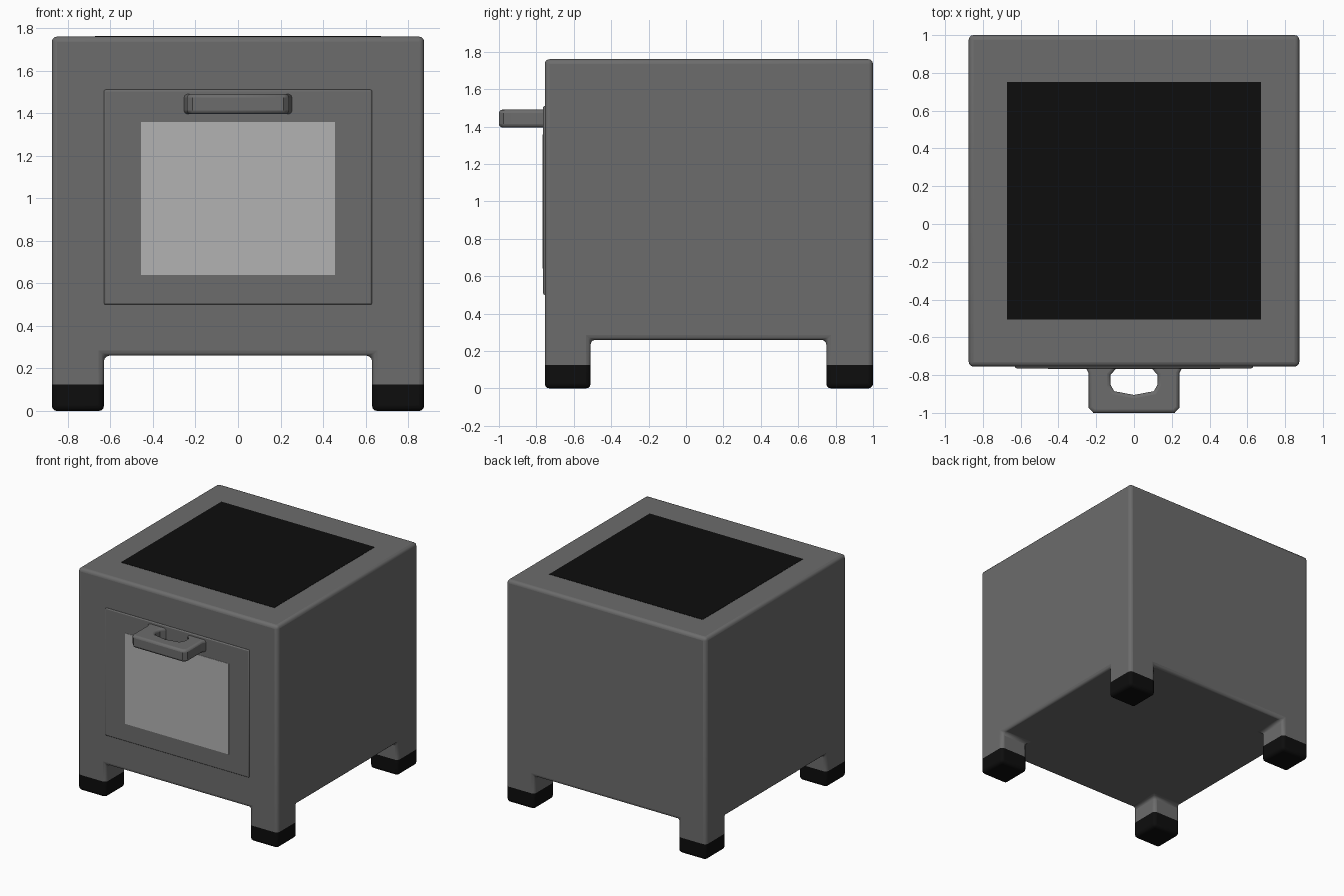
import bpy, bmesh

if "Cube" in bpy.data.objects:
    bpy.data.objects.remove(bpy.data.objects["Cube"])

def material(name, v):
    m = bpy.data.materials.new(name)
    m.diffuse_color = (v, v, v, 1)
    m.use_nodes = True
    m.node_tree.nodes["Principled BSDF"].inputs["Base Color"].default_value = m.diffuse_color
    return m

GREY = material("grey_enamel", 0.15)
BLACK = material("black", 0.004)
GLASS = material("glass", 0.45)

def make(name, bm, *mats):
    bmesh.ops.recalc_face_normals(bm, faces=bm.faces)
    me = bpy.data.meshes.new(name)
    bm.to_mesh(me)
    bm.free()
    ob = bpy.data.objects.new(name, me)
    bpy.context.collection.objects.link(ob)
    for m in mats:
        me.materials.append(m)
    return ob

def extrude(bm, faces, dz):
    r = bmesh.ops.extrude_face_region(bm, geom=faces)["geom"]
    bmesh.ops.translate(bm, vec=(0, 0, dz), verts=[g for g in r if isinstance(g, bmesh.types.BMVert)])
    bmesh.ops.delete(bm, geom=[f for f in faces if f.is_valid], context='FACES_ONLY')
    return [g for g in r if isinstance(g, bmesh.types.BMFace)]

def soften(ob, width, segments=3):
    b = ob.modifiers.new("bevel", 'BEVEL')
    b.width, b.segments = width, segments
    b.limit_method, b.angle_limit = 'ANGLE', 0.9
    bpy.ops.object.select_all(action='DESELECT')
    ob.select_set(True)
    bpy.context.view_layer.objects.active = ob
    bpy.ops.object.shade_smooth_by_angle(angle=0.7)

# Body: 3x3 floor grid, corners extruded down as legs, outline extruded up
xs, ys = (-.875, -.63, .63, .875), (-.755, -.51, .75, 1.0)
bm = bmesh.new()
v = [[bm.verts.new((x, y, .26)) for y in ys] for x in xs]
grid = {(i, j): bm.faces.new((v[i][j], v[i+1][j], v[i+1][j+1], v[i][j+1]))
        for i in range(3) for j in range(3)}
for i in (0, 2):
    for j in (0, 2):
        foot = extrude(bm, [grid[i, j]], -.135)
        extrude(bm, foot, -.125)
# Outer walls and lid
rim = [e for e in bm.edges
       if all(abs(p.co.z - .26) < 1e-4 for p in e.verts)
       and any(all(abs(p.co[a] - s) < 1e-4 for p in e.verts)
               for a, s in ((0, xs[0]), (0, xs[3]), (1, ys[0]), (1, ys[3])))]
r = bmesh.ops.extrude_edge_only(bm, edges=rim)["geom"]
bmesh.ops.translate(bm, vec=(0, 0, 1.5), verts=[g for g in r if isinstance(g, bmesh.types.BMVert)])
bmesh.ops.contextual_create(bm, geom=[g for g in r if isinstance(g, bmesh.types.BMEdge)])
for f in bm.faces:
    f.material_index = int(f.calc_center_median().z < .12)
bmesh.ops.recalc_face_normals(bm, faces=bm.faces)
bmesh.ops.dissolve_limit(bm, angle_limit=.01, verts=bm.verts, edges=bm.edges, delimit={'MATERIAL'})
body = make("stove_body", bm, GREY, BLACK)
soften(body, .025)

# Handle: U-shaped outline with flared roots
half = [(.255, -.74), (.255, -.762), (.24, -.79), (.24, -.975), (.215, -1.0)]
hole = [(0, -.905), (.105, -.885), (.125, -.85), (.125, -.80), (.095, -.765), (.095, -.74)]
mirror = lambda pts: [(-x, y) for x, y in pts]
outline = hole + half + mirror(half)[::-1] + mirror(hole[1:])[::-1]
bm = bmesh.new()
f = bm.faces.new([bm.verts.new((x, y, 1.395)) for x, y in outline])
r = bmesh.ops.extrude_face_region(bm, geom=[f])["geom"]
bmesh.ops.translate(bm, vec=(0, 0, .095), verts=[g for g in r if isinstance(g, bmesh.types.BMVert)])
handle = make("door_handle", bm, GREY)
soften(handle, .018)

# Flat boxes: door, window pane, hob plate
def box(name, lo, hi, mat):
    bm = bmesh.new()
    bmesh.ops.create_cube(bm, size=1)
    for p in bm.verts:
        p.co = [(a + b) / 2 + c * (b - a) for a, b, c in zip(lo, hi, p.co)]
    return make(name, bm, mat)

door = box("oven_door", (-.63, -.74, .5), (.63, -.764, 1.51), GREY)
soften(door, .008, 2)
box("window_pane", (-.455, -.755, .64), (.455, -.7665, 1.358), GLASS)
box("hob_plate", (-.672, -.505, 1.75), (.672, .752, 1.762), BLACK)
